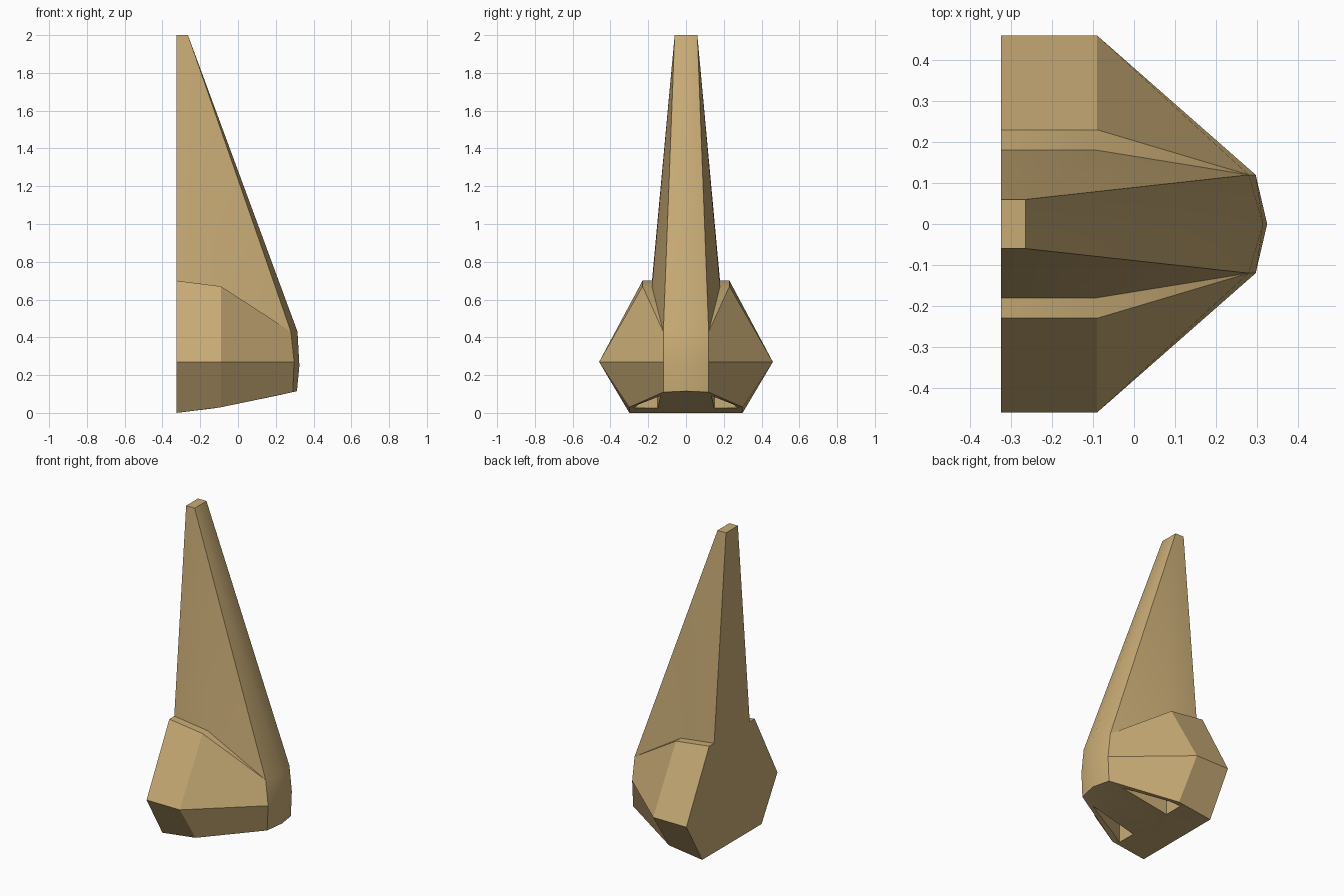
import bpy, bmesh, math

if "Cube" in bpy.data.objects:
    bpy.data.objects.remove(bpy.data.objects["Cube"])

bm = bmesh.new()


def ring(points):
    return [bm.verts.new(p) for p in points]


def face(*verts):
    # skip repeated corners so that strips may run to a point
    return bm.faces.new(list(dict.fromkeys(verts)))


def loft(a, b):
    for i in range(len(a) - 1):
        face(a[i], a[i + 1], b[i + 1], b[i])


# Half cross-sections of the nose, y >= 0, from the underside up to the bridge
section = [(.30, 0), (.46, .27), (.23, .70), (.18, .70)]
back = ring([(-.325, y, z) for y, z in section])
mid = ring([(-.09, y, z) for y, z in [(.30, .03), (.46, .27), (.23, .67), (.18, .67)]])
tip = ring([(.29, .12, .11), (.297, .12, .27), (.28, .12, .43)])
centre = ring([(.312, 0, .115), (.325, 0, .25), (.315, 0, .43)])

# Wings, ledge and rounded tip
loft(back, mid)
loft(mid, tip + [tip[2]])
loft(tip, centre)

# Bridge rising to a narrow top
t_front, t_side, t_back, t_mid = ring(
    [(-.265, 0, 2), (-.265, .06, 2), (-.325, .06, 2), (-.325, 0, 2)])
face(t_front, t_side, t_back, t_mid)
face(centre[2], tip[2], t_side, t_front)
face(t_back, t_side, back[3])
face(t_side, mid[3], back[3])
face(t_side, tip[2], mid[3])

# Underside: septum strip and rim around the nostril
base0, base1, sep0, sep1 = ring(
    [(-.325, 0, 0), (-.325, .15, 0), (-.12, 0, .025), (-.12, .15, .025)])
n_front, n_side, n_back = ring([(.2, .135, .09), (-.06, .25, .045), (-.12, .275, .026)])
face(base0, base1, sep1, sep0)
face(sep0, sep1, n_front, tip[0], centre[0])
face(base1, back[0], n_back, sep1)
face(back[0], mid[0], n_back)
face(mid[0], n_side, n_back)
face(mid[0], tip[0], n_front, n_side)

# Nostril cavity
hole = [n_front, n_side, n_back, sep1]
roof = ring([(v.co.x, v.co.y, .24) for v in hole])
loft(hole + hole[:1], roof + roof[:1])
face(*roof)

# Flat back
face(t_mid, t_back, back[3], back[2], back[1], back[0], base1, base0)

# Mirror to the other side
bmesh.ops.mirror(bm, geom=bm.verts[:] + bm.edges[:] + bm.faces[:],
                 axis='Y', merge_dist=.0005)
bmesh.ops.remove_doubles(bm, verts=bm.verts[:], dist=.0005)
bmesh.ops.recalc_face_normals(bm, faces=bm.faces[:])

mesh = bpy.data.meshes.new("nose")
bm.to_mesh(mesh)
bm.free()
nose = bpy.data.objects.new("nose", mesh)
bpy.context.collection.objects.link(nose)

skin = bpy.data.materials.new("tan")
skin.diffuse_color = (.58, .41, .18, 1)
skin.use_nodes = True
skin.node_tree.nodes["Principled BSDF"].inputs["Base Color"].default_value = skin.diffuse_color
mesh.materials.append(skin)

bpy.context.view_layer.objects.active = nose
nose.select_set(True)
bpy.ops.object.shade_smooth_by_angle(angle=math.radians(30))
